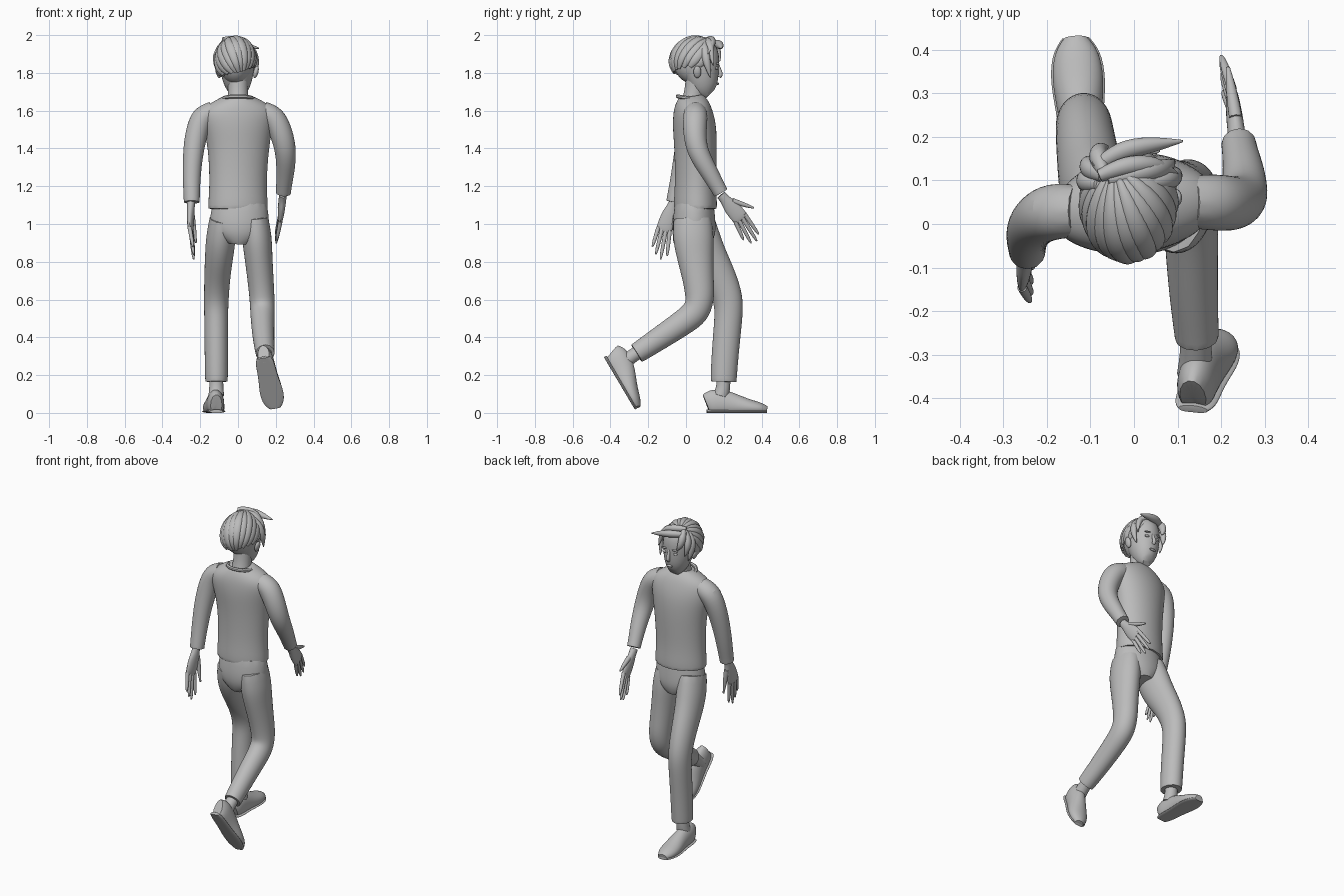
import bpy, bmesh, math
from mathutils import Vector, Matrix

cube = bpy.data.objects.get("Cube")
if cube:
    bpy.data.objects.remove(cube)

grey = bpy.data.materials.new("plain grey")
grey.use_nodes = True
COLOUR = (0.5, 0.5, 0.5, 1)
grey.diffuse_color = COLOUR
grey.node_tree.nodes["Principled BSDF"].inputs["Base Color"].default_value = COLOUR

X, Y, Z = Vector((1, 0, 0)), Vector((0, 1, 0)), Vector((0, 0, 1))


def loft(bm, rings, ref=X, sides=12, warp=None):
    """Skin elliptical rings (point, radius along ref, other radius) into a tube."""
    crease = bm.edges.layers.float.get("crease_edge") or bm.edges.layers.float.new("crease_edge")
    pts = [Vector(r[0]) for r in rings]
    loops = []
    for i, ring in enumerate(rings):
        t = (pts[min(i + 1, len(pts) - 1)] - pts[max(i - 1, 0)]).normalized()
        a = (ref - ref.dot(t) * t).normalized()
        b = t.cross(a)
        loop = []
        for k in range(sides):
            ang = math.tau * k / sides
            p = pts[i] + 1.04 * (math.cos(ang) * ring[1] * a + math.sin(ang) * ring[-1] * b)
            loop.append(bm.verts.new(warp(p) if warp else p))
        loops.append(loop)
    for lo, hi in zip(loops, loops[1:]):
        for k in range(sides):
            n = (k + 1) % sides
            bm.faces.new((lo[k], lo[n], hi[n], hi[k]))
    for loop in (loops[0], loops[-1]):
        for e in bm.faces.new(loop).edges:
            e[crease] = 0.8


def blob(bm, centre, size, tilt=0):
    m = Matrix.Translation(centre) @ Matrix.Rotation(tilt, 4, "Y") @ Matrix.Diagonal((*size, 1))
    bmesh.ops.create_uvsphere(bm, u_segments=12, v_segments=8, radius=1, matrix=m)


def finish(name, bm, level=2):
    bmesh.ops.recalc_face_normals(bm, faces=bm.faces)
    mesh = bpy.data.meshes.new(name)
    bm.to_mesh(mesh)
    bm.free()
    ob = bpy.data.objects.new(name, mesh)
    bpy.context.collection.objects.link(ob)
    mesh.materials.append(grey)
    if level:
        ob.modifiers.new("smooth", "SUBSURF").levels = level
        ob.modifiers["smooth"].render_levels = level
    bpy.ops.object.select_all(action="DESELECT")
    ob.select_set(True)
    bpy.context.view_layer.objects.active = ob
    bpy.ops.object.shade_smooth_by_angle(angle=math.radians(50))


def tube(name, rings, **kw):
    bm = bmesh.new()
    loft(bm, rings, **kw)
    finish(name, bm)


# Sweater body with a rolled collar
tube("sweater", [((0, .05, 1.08), .155, .11), ((0, .05, 1.12), .155, .112), ((0, .05, 1.22), .148, .105),
                 ((.003, .052, 1.4), .158, .11), ((0, .045, 1.52), .182, .113), ((0, .035, 1.6), .195, .1),
                 ((0, .03, 1.645), .14, .085), ((0, .025, 1.675), .075, .065)], ref=Vector((1, .12, 0)), sides=16)
bm = bmesh.new()
N = 20
ring = [Vector((.078 * math.cos(math.tau * k / N), .025 + .07 * math.sin(math.tau * k / N),
                1.664 - .012 * math.sin(math.tau * k / N))) for k in range(N + 1)]
loft(bm, [(p, .012, .012) for p in ring], ref=Z, sides=6)
finish("collar", bm, 1)

# Sleeves: the leading arm swings forward, the trailing arm back
tube("leading_sleeve", [((.13, .05, 1.59), .06), ((.19, .05, 1.57), .066), ((.232, .045, 1.48), .062),
                        ((.255, .06, 1.38), .056), ((.252, .12, 1.28), .048), ((.243, .165, 1.2), .041),
                        ((.24, .185, 1.165), .04)], ref=Y)
tube("trailing_sleeve", [((-.13, .03, 1.59), .06), ((-.19, .03, 1.57), .066), ((-.222, .012, 1.48), .06),
                         ((-.24, -.012, 1.36), .053), ((-.246, -.035, 1.24), .047), ((-.245, -.056, 1.15), .043),
                         ((-.245, -.063, 1.115), .042)], ref=Y)


def hand(name, wrist, palm, across, tips, thumb):
    """A flat palm with four fingers and a thumb; across runs along the knuckles."""
    bm = bmesh.new()
    wrist, palm, across = Vector(wrist), Vector(palm), Vector(across).normalized()
    mid = wrist.lerp(palm, .5)
    loft(bm, [(wrist, .026, .022), (wrist.lerp(palm, .25), .027, .02), (mid, .043, .02),
              (palm, .045, .016), (palm + (palm - wrist) * .1, .038, .01)], ref=across, sides=10)
    for k, tip in enumerate(tips):
        base, tip = palm + across * (.031 - .021 * k), Vector(tip)
        loft(bm, [(base, .012), (base.lerp(tip, .5), .011), (base.lerp(tip, .85), .009), (tip, .004)],
             ref=across, sides=8)
    base, thumb = wrist.lerp(palm, .4) + across * .025, Vector(thumb)
    loft(bm, [(base, .016), (base.lerp(thumb, .5), .014), (thumb, .005)], ref=across, sides=8)
    finish(name, bm)


hand("leading_hand", (.238, .185, 1.155), (.225, .285, 1.035), (0, .77, .64),
     [(.2, .385, .945), (.2, .375, .91), (.202, .345, .898), (.205, .305, .915)], (.215, .36, 1.085))
hand("trailing_hand", (-.248, -.06, 1.13), (-.252, -.115, .975), (.15, .94, -.33),
     [(-.232, -.1, .83), (-.235, -.135, .812), (-.235, -.16, .84), (-.238, -.178, .88)], (-.222, -.062, .9))

# Trousers: pelvis, straight leading leg and bent trailing leg
tube("pelvis", [((.01, .045, 1.11), .14, .1), ((.008, .042, 1.02), .157, .112), ((.006, .045, .95), .15, .112),
                ((.004, .05, .9), .07, .09)], sides=16)
tube("leading_leg", [((-.08, .045, 1.03), .07, .1), ((-.09, .07, .93), .08, .11), ((-.1, .115, .83), .075, .1),
                     ((-.11, .18, .72), .069, .087), ((-.115, .228, .6), .065, .079), ((-.116, .225, .5), .063, .074),
                     ((-.115, .21, .35), .062, .072), ((-.114, .2, .2), .061, .07), ((-.114, .199, .165), .059, .068)])
tube("trailing_leg", [((.09, .035, 1.03), .07, .1), ((.1, .038, .93), .08, .11), ((.108, .048, .83), .074, .097),
                      ((.12, .066, .7), .069, .081), ((.128, .076, .6), .066, .077), ((.13, .055, .53), .065, .075),
                      ((.131, -.02, .475), .062, .068), ((.135, -.14, .395), .057, .062),
                      ((.142, -.235, .332), .052, .056), ((.144, -.262, .315), .05, .054)])


# Shoes: flat-bottomed profile from heel to toe, placed by a frame
def shoe(name, heel, forward):
    y = Vector(forward).normalized()
    x = (X - X.dot(y) * y).normalized()
    frame = Matrix((x, y, x.cross(y))).transposed()

    def place(p):
        return Vector(heel) + frame @ Vector((p.x, p.y, max(p.z, 0)))

    outline = [(0, .03, .1), (.025, .045, .125), (.09, .046, .122), (.15, .05, .1),
               (.22, .06, .072), (.285, .052, .055), (.318, .026, .035)]
    bm = bmesh.new()
    loft(bm, [((0, d, h * .4), w, h * .6) for d, w, h in outline], warp=place, sides=14)
    loft(bm, [((0, d, .008), w + .004, .01) for d, w, h in outline], warp=place, sides=14)
    finish(name, bm)


shoe("leading_shoe", (-.115, .11, 0), (-.06, 1, 0))
shoe("trailing_shoe", (.135, -.432, .29), (.06, .155, -.262))
tube("leading_ankle", [((-.114, .198, .22), .037), ((-.115, .2, .14), .036), ((-.115, .185, .09), .042)])
tube("trailing_ankle", [((.142, -.24, .33), .036), ((.142, -.3, .29), .036), ((.14, -.345, .255), .042)])

# Neck and head
tube("neck", [((0, .03, 1.63), .058), ((0, .045, 1.7), .052), ((0, .055, 1.78), .056)])
bm = bmesh.new()
loft(bm, [((0, .125, 1.685), .028, .033), ((0, .105, 1.705), .055, .065), ((-.003, .09, 1.755), .077, .083),
          ((-.005, .077, 1.82), .09, .098), ((-.007, .065, 1.88), .096, .112), ((-.01, .055, 1.94), .085, .1),
          ((-.01, .05, 1.975), .05, .06)], sides=16)
for s in (-1, 1):
    blob(bm, (-.005 + s * .1, .06, 1.805), (.014, .022, .034), s * .25)     # ears
    blob(bm, (s * .037, .162, 1.825), (.017, .01, .008))                    # eyes
    blob(bm, (s * .038, .168, 1.85), (.024, .009, .005), s * .15)           # brows
loft(bm, [((0, .168, 1.845), .008), ((0, .18, 1.81), .01), ((0, .186, 1.79), .014), ((0, .175, 1.778), .01)], sides=8)
blob(bm, (0, .168, 1.743), (.024, .008, .007))
finish("head", bm, 1)

# Hair: locks run as meridians from the crown to the nape
bm = bmesh.new()
centre, size = Vector((-.012, .05, 1.858)), Vector((.1, .128, .126))
pole = Vector((-.3, .6, .75)).normalized()
back = (Vector((0, -1, 1)) - pole * pole.dot(Vector((0, -1, 1)))).normalized()
side = pole.cross(back)


def on_head(t, lon, lift=0):
    d = math.cos(t) * pole + math.sin(t) * (math.cos(lon) * back + math.sin(lon) * side)
    return centre + d * size * (1 + lift)


LOCKS = 13
for k in range(LOCKS):
    u = 2 * k / (LOCKS - 1) - 1
    lon, end = u * 1.75, 2.7 - .75 * u * u
    rings = []
    for j in range(9):
        t = .05 + (end - .05) * j / 8
        w = .006 + .022 * math.sin(min(t, 2.8)) * (1 if j < 8 else .4)
        rings.append((on_head(t, lon, .02 * (k % 2)), .016 if j < 8 else .006, w))
    loft(bm, rings, ref=on_head(1.4, lon) - centre, sides=8)
blob(bm, centre, size * .97)
finish("back_hair", bm, 1)

# Swept fringe and hanging temple locks
bm = bmesh.new()
fringe = [[(-.09, .13, 1.95), (-.03, .17, 1.955), (.04, .182, 1.945), (.112, .19, 1.93)],
          [(-.08, .11, 1.975), (-.02, .135, 1.978), (.05, .14, 1.955), (.1, .115, 1.9)],
          [(-.06, .1, 1.97), (.03, .12, 1.97), (.08, .13, 1.92), (.092, .145, 1.84)],
          [(.03, .09, 1.96), (.08, .1, 1.92), (.1, .11, 1.85), (.09, .13, 1.775)],
          [(-.07, .12, 1.97), (-.085, .155, 1.94), (-.08, .17, 1.89), (-.06, .178, 1.86)],
          [(-.07, .11, 1.965), (-.105, .125, 1.92), (-.108, .14, 1.87), (-.095, .145, 1.82)],
          [(-.08, .09, 1.95), (-.115, .095, 1.9), (-.113, .105, 1.84), (-.098, .115, 1.78)]]
for path in fringe:
    loft(bm, [(p, r, r * .9) for p, r in zip(path, (.016, .027, .022, .003))], ref=Z + Y, sides=8)
finish("fringe", bm)
